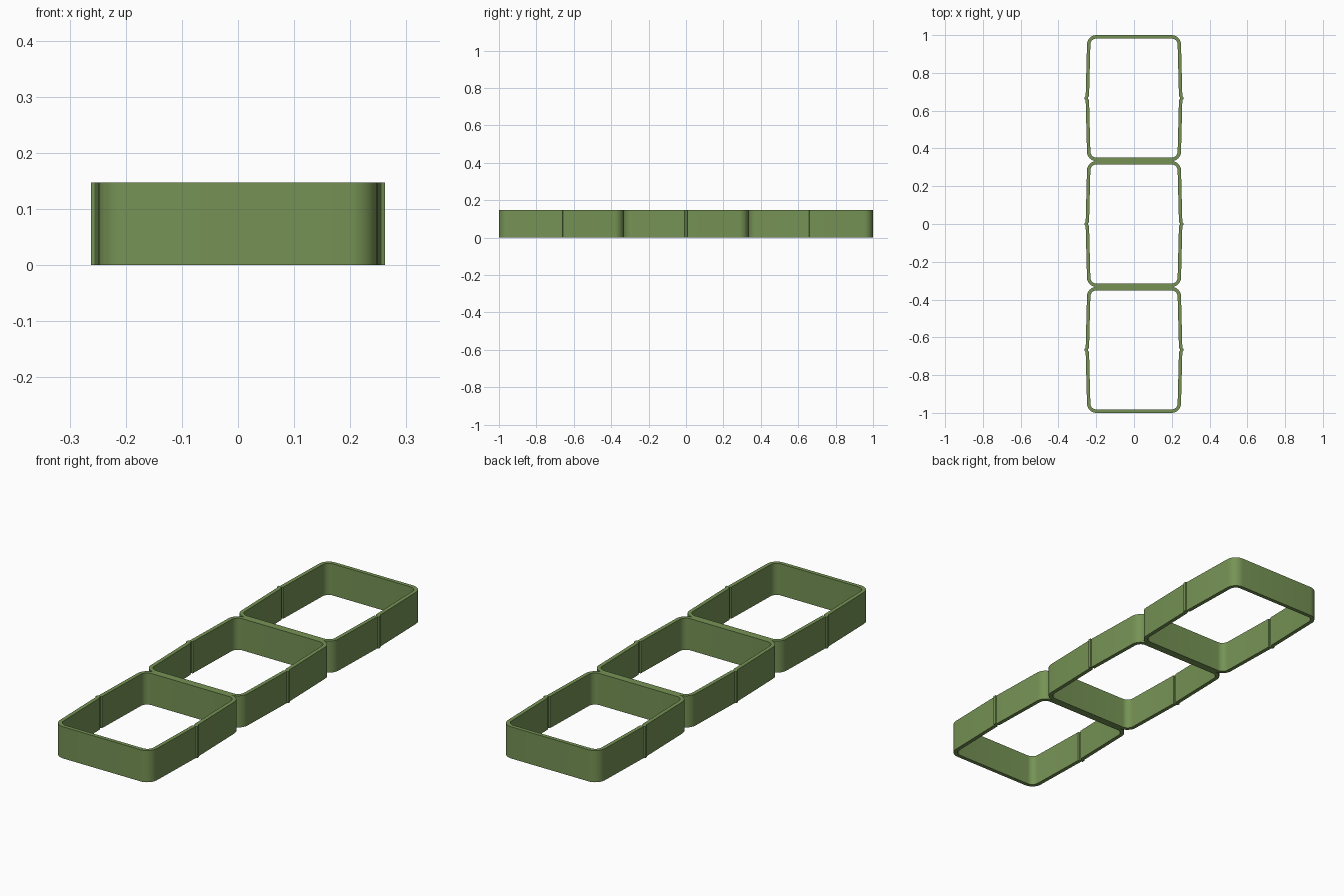
import bpy, bmesh, math

if "Cube" in bpy.data.objects:
    bpy.data.objects.remove(bpy.data.objects["Cube"])

H = 0.147
HALF = 1 / 3
mat = bpy.data.materials.new("green")
mat.diffuse_color = (0.18, 0.29, 0.09, 1)
mat.use_nodes = True
mat.node_tree.nodes["Principled BSDF"].inputs["Base Color"].default_value = mat.diffuse_color


def outline(inset):
    """Rounded frame outline, sides bowing out to a small ridge at mid length."""
    r = 0.05 - inset
    hx, hy = 0.249 - inset, HALF - inset
    quarter = [(0.262 - inset, 0.006), (0.256 - inset, 0.008)]
    for i in range(9):
        a = math.radians(4 + 86 * i / 8)
        quarter.append((hx - r + r * math.cos(a), hy - r + r * math.sin(a)))
    right = [(x, -y) for x, y in reversed(quarter)] + quarter
    return right + [(-x, -y) for x, y in right]


def frame(name, cy):
    bm = bmesh.new()
    rings = []
    for inset, z in ((0, 0), (0, H), (0.018, H), (0.018, 0)):
        rings.append([bm.verts.new((x, y + cy, z)) for x, y in outline(inset)])
    n = len(rings[0])
    for k in range(4):
        a, b = rings[k], rings[(k + 1) % 4]
        for i in range(n):
            j = (i + 1) % n
            bm.faces.new((a[i], a[j], b[j], b[i]))
    bmesh.ops.recalc_face_normals(bm, faces=bm.faces)
    me = bpy.data.meshes.new(name)
    bm.to_mesh(me)
    bm.free()
    me.materials.append(mat)
    ob = bpy.data.objects.new(name, me)
    bpy.context.collection.objects.link(ob)
    bpy.context.view_layer.objects.active = ob
    ob.select_set(True)
    bpy.ops.object.shade_smooth_by_angle(angle=math.radians(30))
    ob.select_set(False)


# Three open frames in a row
for name, k in (("front_frame", -1), ("middle_frame", 0), ("back_frame", 1)):
    frame(name, k * 2 * HALF)
